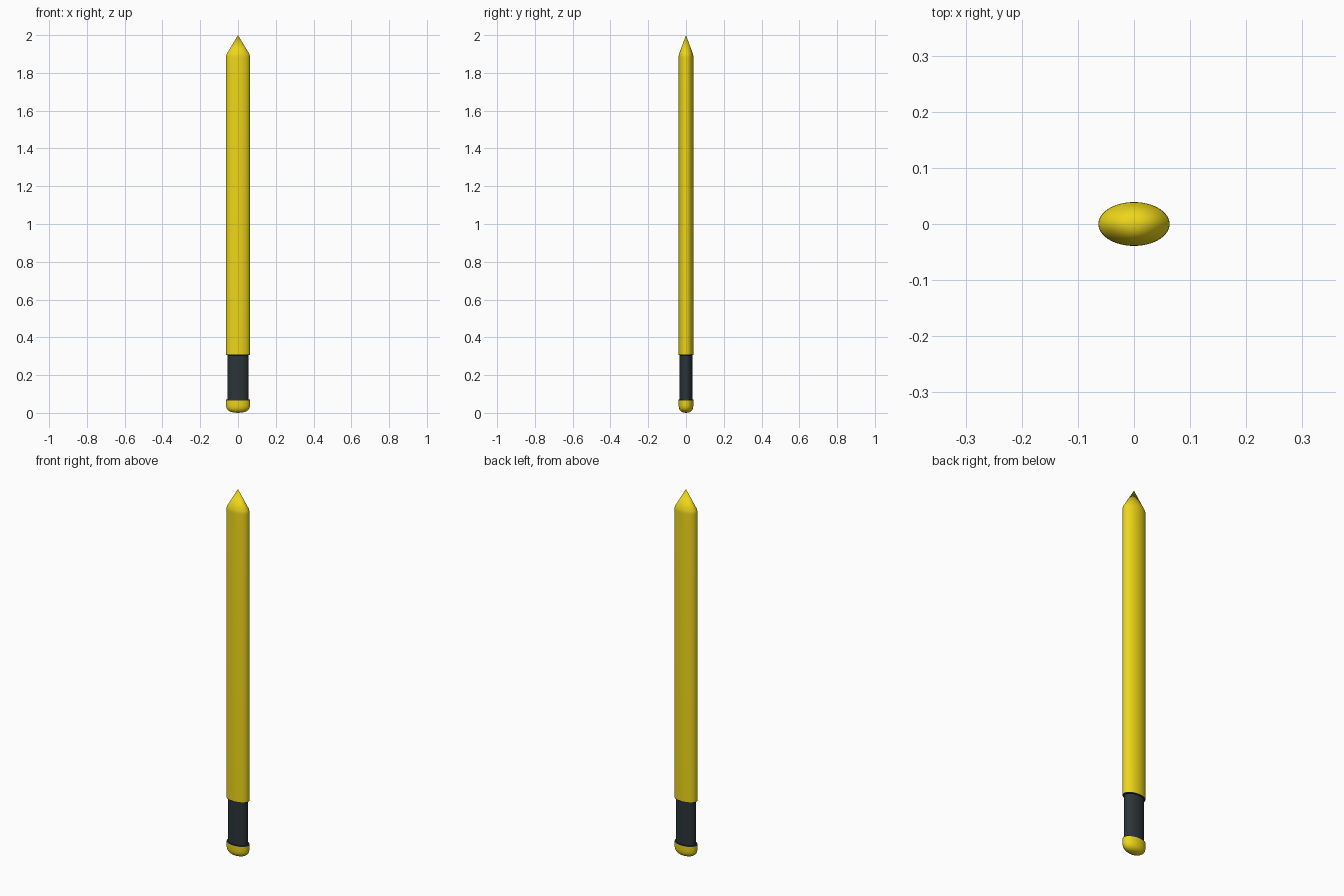
import bpy, bmesh, math

if "Cube" in bpy.data.objects:
    bpy.data.objects.remove(bpy.data.objects["Cube"])

SIDES = 64
FLATTEN = 0.039 / 0.0635   # depth to width ratio of the oval section


def material(name, color):
    m = bpy.data.materials.new(name)
    m.diffuse_color = color
    m.use_nodes = True
    m.node_tree.nodes["Principled BSDF"].inputs["Base Color"].default_value = m.diffuse_color
    return m


def oval_lathe(name, profile, mat):
    """Spin (radius, z) points around z into an oval solid."""
    bm = bmesh.new()
    rings = []
    for r, z in profile:
        if r == 0:
            rings.append([bm.verts.new((0, 0, z))])
        else:
            rings.append([bm.verts.new((r * math.cos(a), r * FLATTEN * math.sin(a), z))
                          for a in (2 * math.pi * i / SIDES for i in range(SIDES))])
    for low, high in zip(rings, rings[1:]):
        for i in range(SIDES):
            j = (i + 1) % SIDES
            quad = [low[i % len(low)], low[j % len(low)],
                    high[j % len(high)], high[i % len(high)]]
            bm.faces.new(list(dict.fromkeys(quad)))
    bmesh.ops.recalc_face_normals(bm, faces=bm.faces)
    mesh = bpy.data.meshes.new(name)
    bm.to_mesh(mesh)
    bm.free()
    mesh.materials.append(mat)
    ob = bpy.data.objects.new(name, mesh)
    bpy.context.collection.objects.link(ob)
    bpy.ops.object.select_all(action='DESELECT')
    ob.select_set(True)
    bpy.context.view_layer.objects.active = ob
    bpy.ops.object.shade_smooth_by_angle(angle=math.radians(35))
    return ob


yellow = material("yellow", (0.85, 0.67, 0.01, 1))
dark = material("dark_grey", (0.025, 0.035, 0.04, 1))

# Rounded pommel at the bottom
oval_lathe("end_cap", [(0, 0), (0.025, 0.002), (0.042, 0.007), (0.054, 0.015),
                       (0.061, 0.026), (0.0635, 0.038), (0.0635, 0.066)], yellow)

# Dark grip with thin shoulders meeting the cap and the shaft
oval_lathe("grip", [(0, 0.066), (0.0635, 0.066), (0.0625, 0.070), (0.0545, 0.071),
                    (0.0545, 0.305), (0.0625, 0.306), (0.0635, 0.310), (0, 0.310)], dark)

# Long shaft with a softened shoulder and a pointed tip
oval_lathe("shaft", [(0, 0.310), (0.0635, 0.310), (0.0635, 1.882), (0.0628, 1.891),
                     (0.0605, 1.899), (0, 2.0)], yellow)
